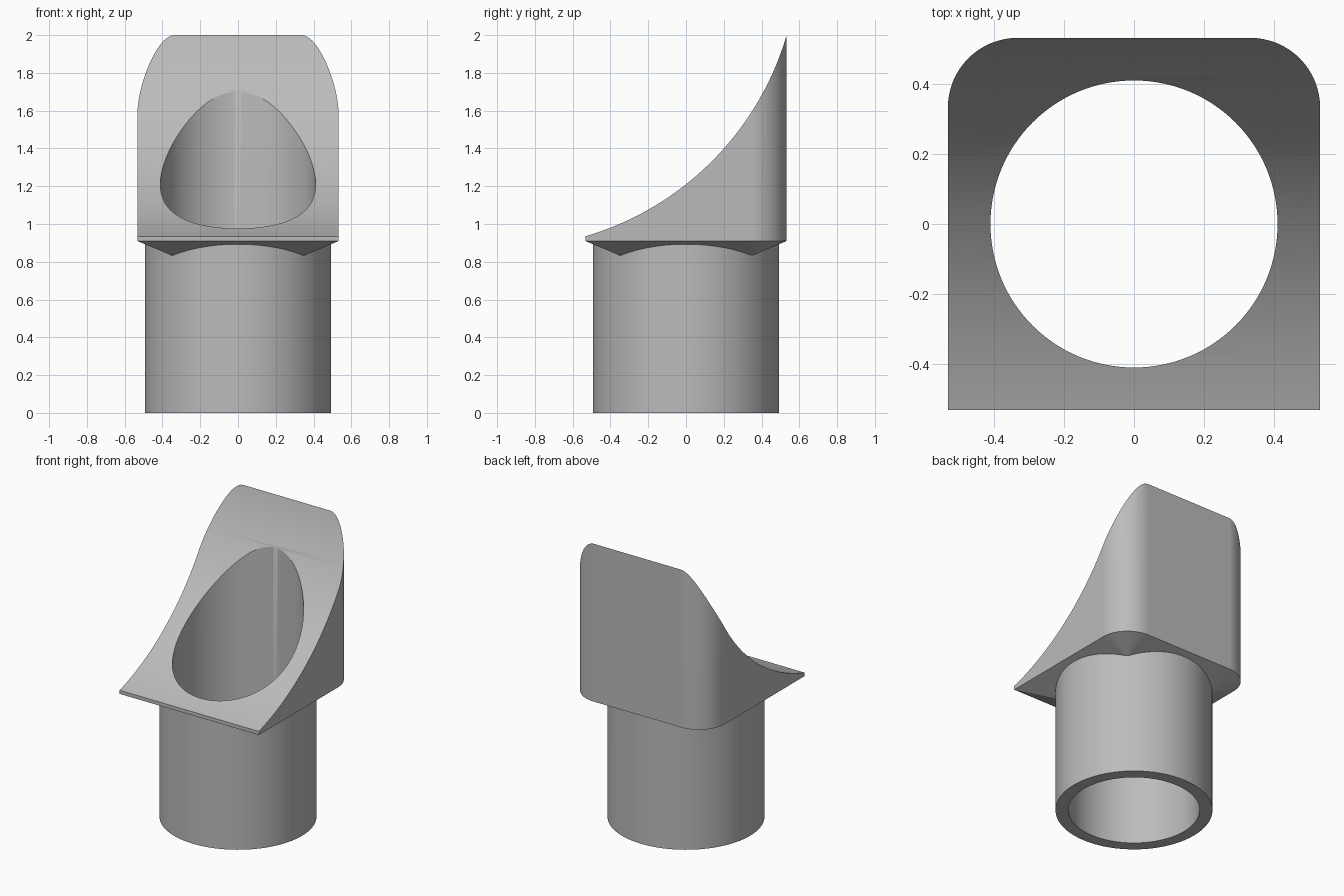
import bpy, bmesh, math
from mathutils import Matrix

if "Cube" in bpy.data.objects:
    bpy.data.objects.remove(bpy.data.objects["Cube"])

HALF, CORNER = 0.533, 0.2            # square hood and its rounded back corners
RIM, SLOPE = 0.91, 0.42              # underside edge height and taper
PIPE_R, BORE_R = 0.492, 0.411
ARC_Y, ARC_Z, ARC_R = -0.973, 2.441, 1.569

grey = bpy.data.materials.new("plain grey")
grey.use_nodes = True
colour = (0.5, 0.5, 0.5, 1)
grey.diffuse_color = colour
grey.node_tree.nodes["Principled BSDF"].inputs["Base Color"].default_value = colour


def make_object(name, bm):
    bmesh.ops.recalc_face_normals(bm, faces=bm.faces)
    mesh = bpy.data.meshes.new(name)
    bm.to_mesh(mesh)
    bm.free()
    mesh.materials.append(grey)
    obj = bpy.data.objects.new(name, mesh)
    bpy.context.collection.objects.link(obj)
    return obj


def cylinder(name, radius, depth, matrix, sides=128):
    bm = bmesh.new()
    bmesh.ops.create_cone(bm, cap_ends=True, segments=sides, radius1=radius,
                          radius2=radius, depth=depth, matrix=matrix)
    return make_object(name, bm)


def combine(target, other, operation):
    other.hide_render = True
    mod = target.modifiers.new(operation.lower(), 'BOOLEAN')
    mod.operation, mod.object, mod.solver = operation, other, 'EXACT'
    bpy.context.view_layer.objects.active = target
    bpy.ops.object.modifier_apply(modifier=mod.name)
    bpy.data.objects.remove(other)


# Hood block: square front, rounded back, underside tapering inwards
inner = HALF - CORNER
bm = bmesh.new()
tips = [bm.verts.new((x, y, RIM - SLOPE * CORNER))
        for x, y in ((-inner, -inner), (inner, -inner), (inner, inner), (-inner, inner))]
outline = [(-HALF, -HALF, 0), (HALF, -HALF, 1)]
for tip, start in ((2, 0), (3, 90)):
    cx, cy, _ = tips[tip].co
    for i in range(17):
        a = math.radians(start + 90 * i / 16)
        outline.append((cx + CORNER * math.cos(a), cy + CORNER * math.sin(a), tip))
low = [bm.verts.new((x, y, RIM)) for x, y, _ in outline]
high = [bm.verts.new((x, y, 2.2)) for x, y, _ in outline]
for i in range(len(outline)):
    j = (i + 1) % len(outline)
    a, b = tips[outline[i][2]], tips[outline[j][2]]
    bm.faces.new((low[i], low[j], high[j], high[i]))
    bm.faces.new((low[i], low[j], b) if a == b else (low[i], low[j], b, a))
bm.faces.new(high)
bm.faces.new(tips)
spout = make_object("hooded_pipe", bm)

# Pipe joined below, concave scoop cut above, bore cut through everything
pipe = cylinder("pipe", PIPE_R, 0.92, Matrix.Translation((0, 0, 0.46)))
combine(spout, pipe, 'UNION')
scoop = cylinder("scoop_cutter", ARC_R, 2,
                 Matrix.Translation((0, ARC_Y, ARC_Z)) @ Matrix.Rotation(math.pi / 2, 4, 'Y'), 256)
combine(spout, scoop, 'DIFFERENCE')
bore = cylinder("bore_cutter", BORE_R, 5, Matrix.Translation((0, 0, 1)))
combine(spout, bore, 'DIFFERENCE')

# Smooth curved walls, crisp edges
bpy.ops.object.select_all(action='DESELECT')
spout.select_set(True)
bpy.context.view_layer.objects.active = spout
bpy.ops.object.shade_smooth_by_angle(angle=math.radians(28))
weighted = spout.modifiers.new("even_shading", 'WEIGHTED_NORMAL')
weighted.keep_sharp = True
